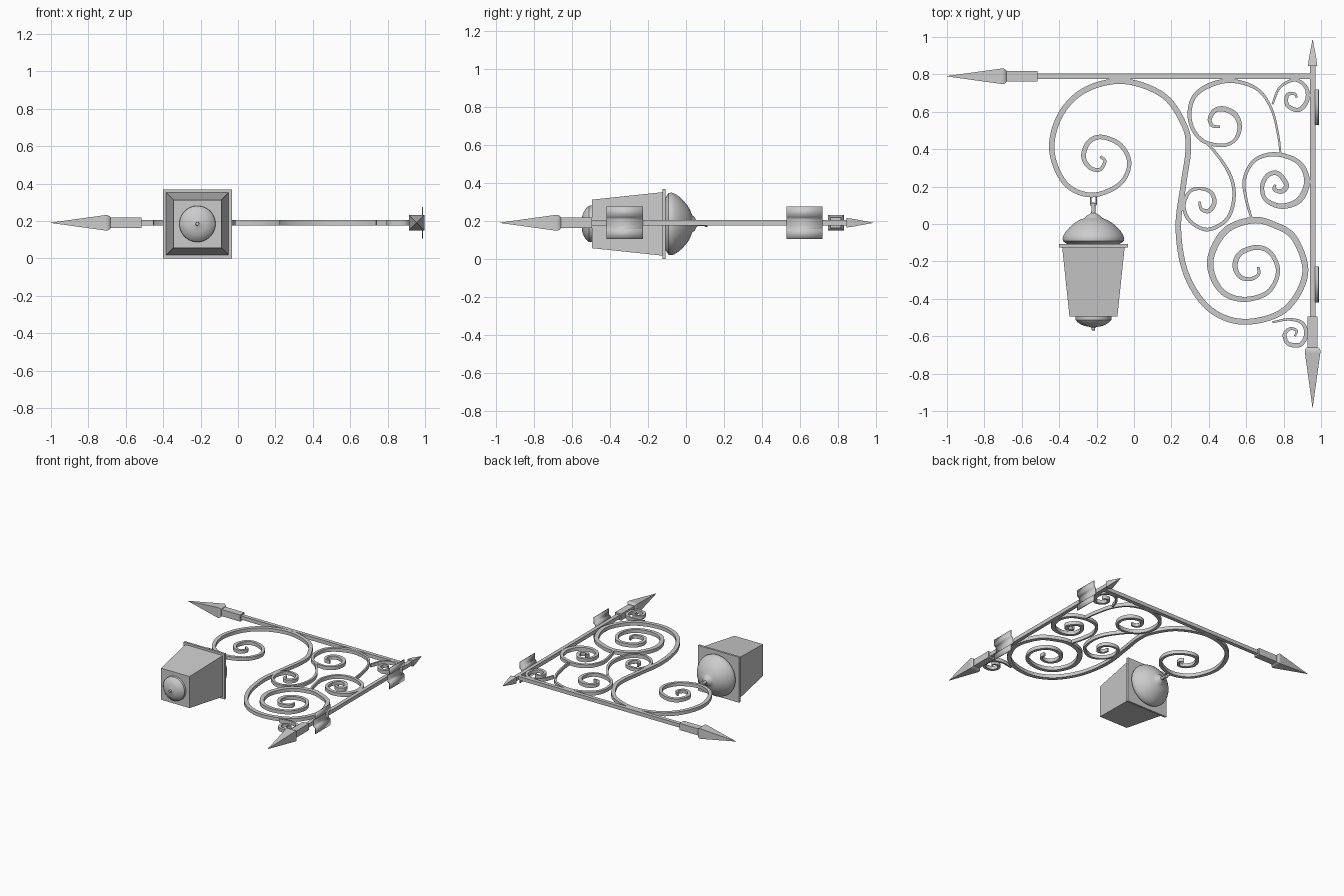
import bpy, bmesh, math
from mathutils import Vector

Z = 0.19          # plane of the ironwork
LX, LZ = -0.217, 0.184   # lantern axis


def finish(name, bm):
    bmesh.ops.recalc_face_normals(bm, faces=bm.faces)
    me = bpy.data.meshes.new(name)
    bm.to_mesh(me)
    bm.free()
    me.shade_smooth()
    me.set_sharp_from_angle(angle=math.radians(35))
    ob = bpy.data.objects.new(name, me)
    bpy.context.collection.objects.link(ob)
    return ob


def skin(name, rings):
    """Closed tube through a list of equal-length rings."""
    bm = bmesh.new()
    vs = [[bm.verts.new(p) for p in r] for r in rings]
    n = len(rings[0])
    for a, b in zip(vs, vs[1:]):
        for i in range(n):
            j = (i + 1) % n
            bm.faces.new((a[i], a[j], b[j], b[i]))
    bm.faces.new(vs[0])
    bm.faces.new(vs[-1][::-1])
    return finish(name, bm)


def loft(name, axis, at, profile, sides=4):
    """profile = (position along axis, half width); 4 sides gives an upright square."""
    k = math.sqrt(2) if sides == 4 else 1
    rings = []
    for t, r in profile:
        ring = []
        for i in range(sides):
            a = 2 * math.pi * (i + 0.5) / sides
            u, w = r * k * math.cos(a), r * k * math.sin(a)
            ring.append((t, at[0] + u, at[1] + w) if axis == 'x' else (at[0] + u, t, at[1] + w))
        rings.append(ring)
    return skin(name, rings)


def scroll(name, coords, widths, steps=7, depth=0.028):
    """Flat tapered bar along a smooth curve; coords in hundredths."""
    pts = [Vector(c) / 100 for c in coords]
    pts = [2 * pts[0] - pts[1]] + pts + [2 * pts[-1] - pts[-2]]
    path = []
    for i in range(1, len(pts) - 2):
        a, b, c, d = pts[i - 1:i + 3]
        for s in range(steps):
            t = s / steps
            path.append(0.5 * (2 * b + (c - a) * t + (2 * a - 5 * b + 4 * c - d) * t ** 2
                               + (3 * b - a - 3 * c + d) * t ** 3))
    path.append(pts[-2])
    rings, m, h = [], len(path) - 1, depth / 2
    for i, p in enumerate(path):
        tan = (path[min(i + 1, m)] - path[max(i - 1, 0)]).normalized()
        f = i / m * (len(widths) - 1)
        k = min(int(f), len(widths) - 2)
        w = widths[k] + (widths[k + 1] - widths[k]) * (f - k)
        n = Vector((-tan.y, tan.x)) * w / 2
        l, r = p + n, p - n
        rings.append([(l.x, l.y, Z - h), (r.x, r.y, Z - h), (r.x, r.y, Z + h), (l.x, l.y, Z + h)])
    return skin(name, rings)


# Straight bars with sleeves and spear tips
loft("arm_bar", 'x', (0.79, Z), [(-0.52, 0.015), (0.955, 0.015)])
loft("arm_sleeve", 'x', (0.79, Z), [(-0.69, 0.027), (-0.515, 0.027)])
loft("arm_spear", 'x', (0.79, Z),
     [(-0.683, 0.03), (-0.69, 0.037), (-0.70, 0.042), (-0.71, 0.041), (-1.0, 0.001)])
loft("wall_bar", 'y', (0.955, Z), [(-0.5, 0.015), (0.85, 0.015)])
loft("wall_sleeve", 'y', (0.955, Z), [(-0.665, 0.027), (-0.495, 0.027)])
loft("wall_spear", 'y', (0.955, Z),
     [(-0.66, 0.03), (-0.667, 0.037), (-0.677, 0.042), (-0.69, 0.041), (-0.98, 0.001)])
loft("top_finial", 'y', (0.955, Z),
     [(0.845, 0.025), (0.885, 0.02), (0.89, 0.019), (0.985, 0.001)])

# Scrollwork
scroll("main_scroll", [
    (-18, 36), (-15.5, 33.5), (-18.5, 29), (-24, 30.5), (-27, 36.5), (-24, 44), (-17, 46.5),
    (-7, 42), (-2.5, 32), (-8, 21), (-23, 15.5), (-37, 22), (-44, 40), (-39, 59), (-25.5, 72),
    (-5, 76.3), (16, 68.5), (27, 52.5), (29, 40), (26.5, 21.5), (23.7, -2.5), (28, -27),
    (40.5, -45.5), (59, -52.3), (80.5, -46), (91.5, -27), (86, -8), (75, -0.5), (63, 2),
    (48.5, -4), (40.7, -20), (46, -35), (58, -40.3), (71.5, -36.5), (77, -25.5), (73, -15.5),
    (65.5, -12.5), (57, -15.5), (54, -22), (56.5, -28), (62, -29.5), (66.5, -27), (66.5, -23)],
    [.014, .026, .022, .03, .03, .03, .032, .036, .022, .028, .014])
scroll("upper_scroll", [
    (46, 52), (42, 52.5), (40.5, 56), (43, 60.5), (48, 61.5), (54, 58.5), (56.5, 52), (54, 45),
    (47, 42), (36, 45), (30, 55), (31.5, 67), (40, 74), (52.5, 76.5), (66, 72), (73.5, 61.5),
    (77, 48), (78.3, 38)], [.012, .024, .03, .018, .02, .026, .014, .01])
scroll("centre_scroll", [
    (32, 49), (42, 40), (51, 27), (53.5, 15), (50, 3), (39.5, -3), (30, 1.5), (26.7, 9.5),
    (29.5, 17), (35, 19), (41, 17), (43, 11.5), (40, 7), (36, 8), (35, 12)],
    [.012, .018, .02, .018, .018, .026, .012])
scroll("side_scroll", [
    (63, 2.5), (60, 13), (59, 24), (64.5, 34), (75.5, 37.3), (88, 33), (92.5, 23), (88.5, 13),
    (79, 9.5), (70.5, 13), (68.5, 20), (71.5, 26), (77, 27), (81.5, 21), (79, 17.5), (75, 18.5),
    (75.5, 21)], [.012, .018, .024, .034, .022, .024, .028, .012])
scroll("corner_curl", [
    (74, 64), (78, 73), (86, 77), (92, 73), (92.5, 66), (88, 61), (82, 63.5), (82, 69),
    (86, 69.5), (87, 67.5)], [.01, .018, .024, .02, .01])
scroll("lower_curl", [
    (74, -52.5), (83, -51), (90, -53), (92, -59), (89, -64.5), (82.5, -64), (80.5, -59),
    (83.5, -56), (87, -57), (86, -60)], [.01, .02, .024, .018, .01])

# Bent wall clamps on the back of the upright
half = [(0.971, 0.014), (0.972, 0.022), (0.978, 0.032), (0.987, 0.036), (0.987, 0.085)]
section = [(x, -z) for x, z in half[::-1]] + half
for name, y0, y1 in (("upper_clamp", 0.53, 0.72), ("lower_clamp", -0.42, -0.228)):
    bm = bmesh.new()
    rows = [[bm.verts.new((x, y, Z + z)) for y in (y0, y1)] for x, z in section]
    for a, b in zip(rows, rows[1:]):
        bm.faces.new((a[0], a[1], b[1], b[0]))
    ob = finish(name, bm)
    mod = ob.modifiers.new("thickness", 'SOLIDIFY')
    mod.thickness, mod.offset = 0.006, 0

# Lantern: tapered square body, flange, domed roof and base
lamp = (LX, LZ)
loft("lantern_body", 'y', lamp, [(-0.495, 0.128), (-0.115, 0.168)])
loft("lantern_flange", 'y', lamp, [(-0.125, 0.184), (-0.108, 0.184)])
loft("lantern_dome", 'y', lamp, [
    (-0.112, 0.13), (-0.1, 0.152), (-0.092, 0.163), (-0.078, 0.166), (-0.062, 0.161),
    (-0.04, 0.148), (-0.018, 0.128), (0.004, 0.103), (0.02, 0.078), (0.03, 0.052),
    (0.034, 0.044), (0.045, 0.036), (0.053, 0.02), (0.06, 0.012), (0.098, 0.01),
    (0.1, 0.017), (0.112, 0.017), (0.114, 0.004)], 32)
loft("lantern_base", 'y', lamp, [
    (-0.495, 0.097), (-0.512, 0.096), (-0.525, 0.085), (-0.538, 0.066), (-0.546, 0.045),
    (-0.55, 0.02), (-0.554, 0.01), (-0.568, 0.009), (-0.57, 0.002)], 32)

# Fork hanging the lantern from the main scroll
for side in (-1, 1):
    loft("hanger_prong", 'y', (LX + side * 0.015, LZ), [(0.105, 0.004), (0.16, 0.004)], 8)
